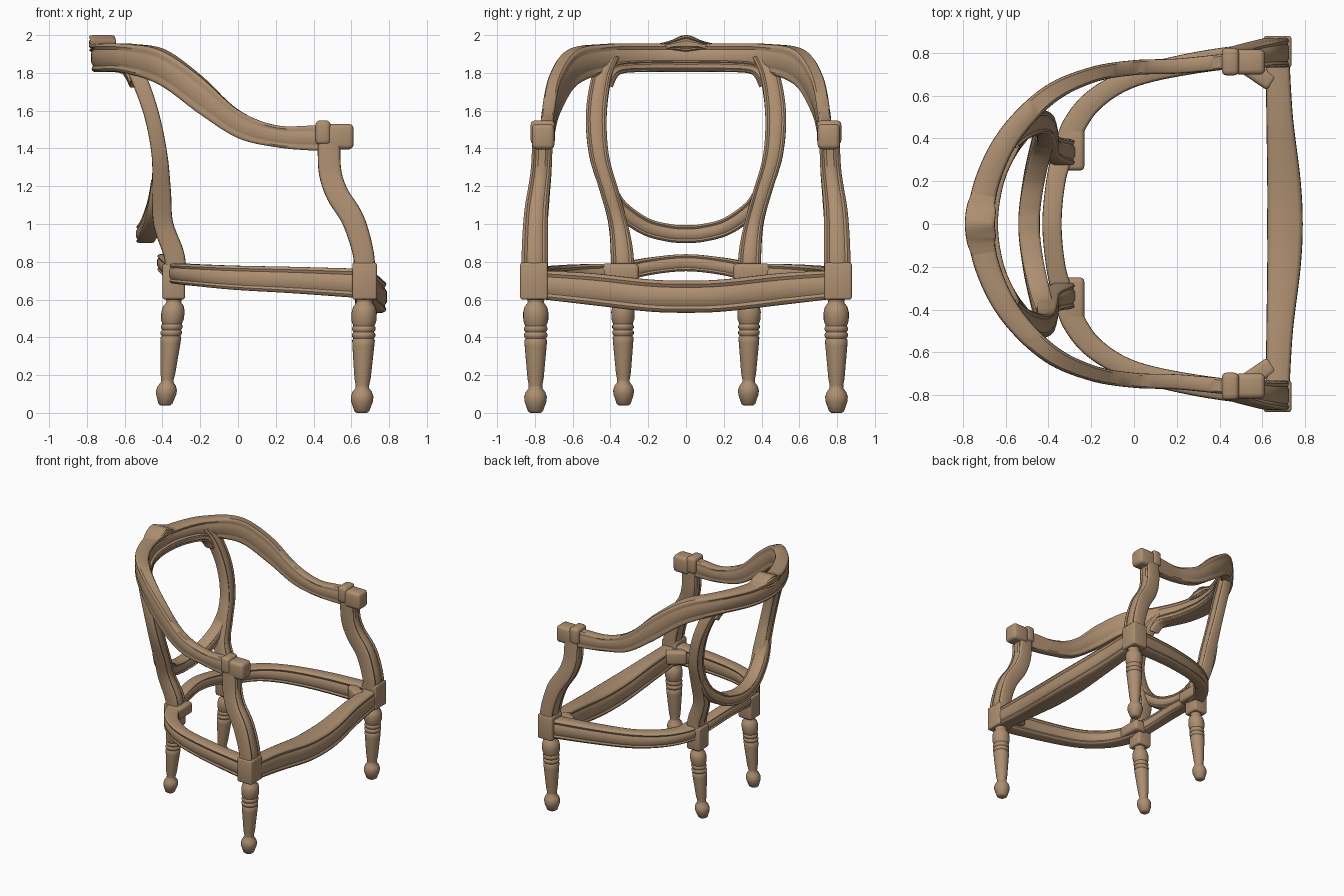
import bpy, bmesh, math
from mathutils import Vector

if "Cube" in bpy.data.objects:
    bpy.data.objects.remove(bpy.data.objects["Cube"])

wood = bpy.data.materials.new("warm tan wood")
wood.diffuse_color = (0.42, 0.275, 0.165, 1)
wood.use_nodes = True
wood.node_tree.nodes["Principled BSDF"].inputs["Base Color"].default_value = wood.diffuse_color

X, Y, Z = Vector((1, 0, 0)), Vector((0, 1, 0)), Vector((0, 0, 1))

# moulded cross-section: a raised band between two grooves on both wide faces
HALF = [(.72, -1), (.9, -.92), (.98, -.78), (.86, -.58), (.9, -.48), (1, -.34),
        (1, .34), (.9, .48), (.86, .58), (.98, .78), (.9, .92), (.72, 1)]
PROFILE = HALF + [(-a, -b) for a, b in HALF]


def finish(bm, name, angle=38):
    bmesh.ops.recalc_face_normals(bm, faces=bm.faces)
    me = bpy.data.meshes.new(name)
    bm.to_mesh(me)
    bm.free()
    ob = bpy.data.objects.new(name, me)
    bpy.context.collection.objects.link(ob)
    me.materials.append(wood)
    bpy.ops.object.select_all(action='DESELECT')
    ob.select_set(True)
    bpy.context.view_layer.objects.active = ob
    bpy.ops.object.shade_smooth_by_angle(angle=math.radians(angle))
    return ob


def spline(pts, steps=7):
    """Catmull-Rom through points of any dimension."""
    p = [pts[0]] + pts + [pts[-1]]
    out = []
    for i in range(1, len(p) - 2):
        for k in range(steps):
            t = k / steps
            out.append([0.5 * (2 * b + (c - a) * t + (2 * a - 5 * b + 4 * c - d) * t * t
                               + (3 * b - a - 3 * c + d) * t ** 3)
                        for a, b, c, d in zip(p[i - 1], p[i], p[i + 1], p[i + 2])])
    return out + [list(pts[-1])]


def sweep(name, pts, up, turn=False):
    """Sweep the moulding along points (x, y, z, half thickness, half height along up)."""
    path = spline(pts)
    pos = [Vector(q[:3]) for q in path]
    bm = bmesh.new()
    rings = []
    for i, q in enumerate(path):
        tan = pos[min(i + 1, len(pos) - 1)] - pos[max(i - 1, 0)]
        side = tan.cross(up).normalized()
        ring = []
        for a, b in PROFILE:
            if turn:
                a, b = b, -a
            ring.append(bm.verts.new(pos[i] + side * a * q[3] + up * b * q[4]))
        rings.append(ring)
    n = len(PROFILE)
    for r, s in zip(rings, rings[1:]):
        for j in range(n):
            bm.faces.new((r[j], r[(j + 1) % n], s[(j + 1) % n], s[j]))
    bm.faces.new(rings[0])
    bm.faces.new(rings[-1])
    return finish(bm, name)


def mirror(pts):
    """Half path ending at y = 0 -> full path."""
    return pts + [(p[0], -p[1]) + tuple(p[2:]) for p in pts[-2::-1]]


def flip(pts, s):
    return [(p[0], p[1] * s) + tuple(p[2:]) for p in pts]


def box(name, lo, hi, bevel=0.015, rot=0):
    bm = bmesh.new()
    bmesh.ops.create_cube(bm, size=1)
    c = [(a + b) / 2 for a, b in zip(lo, hi)]
    cs, sn = math.cos(rot), math.sin(rot)
    for v in bm.verts:
        d = [v.co[i] * abs(hi[i] - lo[i]) for i in range(3)]
        v.co = (c[0] + d[0] * cs - d[1] * sn, c[1] + d[0] * sn + d[1] * cs, c[2] + d[2])
    bmesh.ops.bevel(bm, geom=bm.edges[:], offset=bevel, segments=3, profile=0.5, affect='EDGES')
    return finish(bm, name)


# turned leg: (radius, height fraction)
LEG = [(.028, 0), (.04, .015), (.058, .10), (.06, .14), (.052, .18), (.036, .215), (.036, .24),
       (.043, .30), (.058, .58), (.06, .63), (.054, .645), (.062, .665), (.062, .685), (.054, .70),
       (.062, .72), (.062, .74), (.056, .755), (.066, .80), (.067, .87), (.06, .92), (.045, .95),
       (.042, .97), (.055, 1.0)]


def leg(name, bottom, top, scale):
    bm = bmesh.new()
    n, rings = 24, []
    for r, t in LEG:
        c = Vector(bottom).lerp(Vector(top), t)
        rings.append([bm.verts.new(c + Vector((math.cos(k * math.tau / n), math.sin(k * math.tau / n), 0)) * r * scale)
                      for k in range(n)])
    for a, b in zip(rings, rings[1:]):
        for k in range(n):
            bm.faces.new((a[k], a[(k + 1) % n], b[(k + 1) % n], b[k]))
    bm.faces.new(rings[0])
    bm.faces.new(rings[-1])
    finish(bm, name, 50)


# continuous arm and top rail
sweep("arm_and_top_rail", mirror([
    (.52, .762, 1.455, .04, .064), (.40, .755, 1.455, .037, .066), (.2, .737, 1.465, .035, .058),
    (0, .73, 1.53, .035, .075), (-.2, .695, 1.685, .037, .1), (-.4, .60, 1.83, .045, .092),
    (-.58, .415, 1.877, .052, .076), (-.685, .2, 1.88, .058, .075), (-.715, 0, 1.88, .062, .075)]), Z)

# carved crest on the top rail
sweep("crest", mirror([(-.70, .15, 1.94, .05, .012), (-.712, .09, 1.945, .065, .022),
                       (-.715, .055, 1.95, .07, .032), (-.72, 0, 1.955, .07, .045)]), Z)

# lower curve of the open oval back
sweep("back_oval_bottom", mirror([
    (-.415, .425, 1.22, .04, .045), (-.435, .355, 1.09, .045, .048), (-.465, .22, .99, .046, .05),
    (-.485, .09, .953, .047, .05), (-.49, 0, .947, .047, .05)]), X, True)

# inner top edge of the oval back
sweep("back_oval_top", mirror([(-.535, .42, 1.74, .035, .04), (-.575, .36, 1.82, .03, .045),
                               (-.645, .2, 1.835, .03, .04), (-.675, 0, 1.835, .03, .04)]), X, True)

# seat rails across front and back
sweep("front_seat_rail", mirror([
    (.67, .79, .68, .055, .075), (.68, .5, .655, .062, .084), (.7, .2, .622, .078, .085),
    (.705, 0, .615, .083, .085)]), Z)
sweep("back_seat_rail", mirror([
    (-.33, .335, .745, .05, .05), (-.365, .2, .775, .045, .046), (-.383, 0, .795, .045, .045)]), Z)

for s, side in ((1, "left"), (-1, "right")):
    # side seat rail
    sweep("side_seat_rail_" + side, flip([
        (.66, .80, .685, .055, .078), (.3, .755, .703, .05, .07), (.0, .685, .715, .045, .064),
        (-.18, .585, .727, .05, .058), (-.28, .46, .735, .055, .054), (-.325, .33, .74, .055, .05)], s), Z)
    # arm post
    sweep("arm_post_" + side, flip([
        (.667, .80, .72, .057, .068), (.664, .80, .84, .056, .07), (.61, .795, 1.02, .06, .064),
        (.525, .78, 1.16, .06, .058), (.487, .767, 1.28, .06, .055), (.482, .76, 1.43, .06, .054)], s), Y)
    # back stile
    sweep("back_stile_" + side, flip([
        (-.575, .405, 1.87, .04, .05), (-.52, .45, 1.76, .042, .052), (-.455, .475, 1.57, .04, .055),
        (-.415, .46, 1.36, .042, .052), (-.405, .405, 1.17, .05, .05), (-.395, .36, 1.0, .052, .05),
        (-.335, .337, .82, .055, .06), (-.335, .335, .66, .055, .06)], s), Y)
    # arm hand-rest and its collar
    box("arm_end_" + side, (.47, .697 * s, 1.395), (.612, .815 * s, 1.53), .025)
    box("arm_collar_" + side, (.41, .694 * s, 1.42), (.49, .822 * s, 1.548), .022)
    # blocks above the legs
    box("front_block_" + side, (.605, .732 * s, .6), (.735, .878 * s, .795), .012)
    box("back_block_" + side, (-.40, .272 * s, .6), (-.28, .398 * s, .79), .015)
    # corner braces inside the seat
    box("front_brace_" + side, (.5, .66 * s, .65), (.66, .74 * s, .755), .02, -.6 * s)
    box("back_brace_" + side, (-.34, .25 * s, .70), (-.232, .45 * s, .79), .02)
    # legs
    leg("front_leg_" + side, (.655, .797 * s, 0), (.67, .795 * s, .61), 1)
    leg("back_leg_" + side, (-.385, .33 * s, .04), (-.338, .335 * s, .61), .92)
